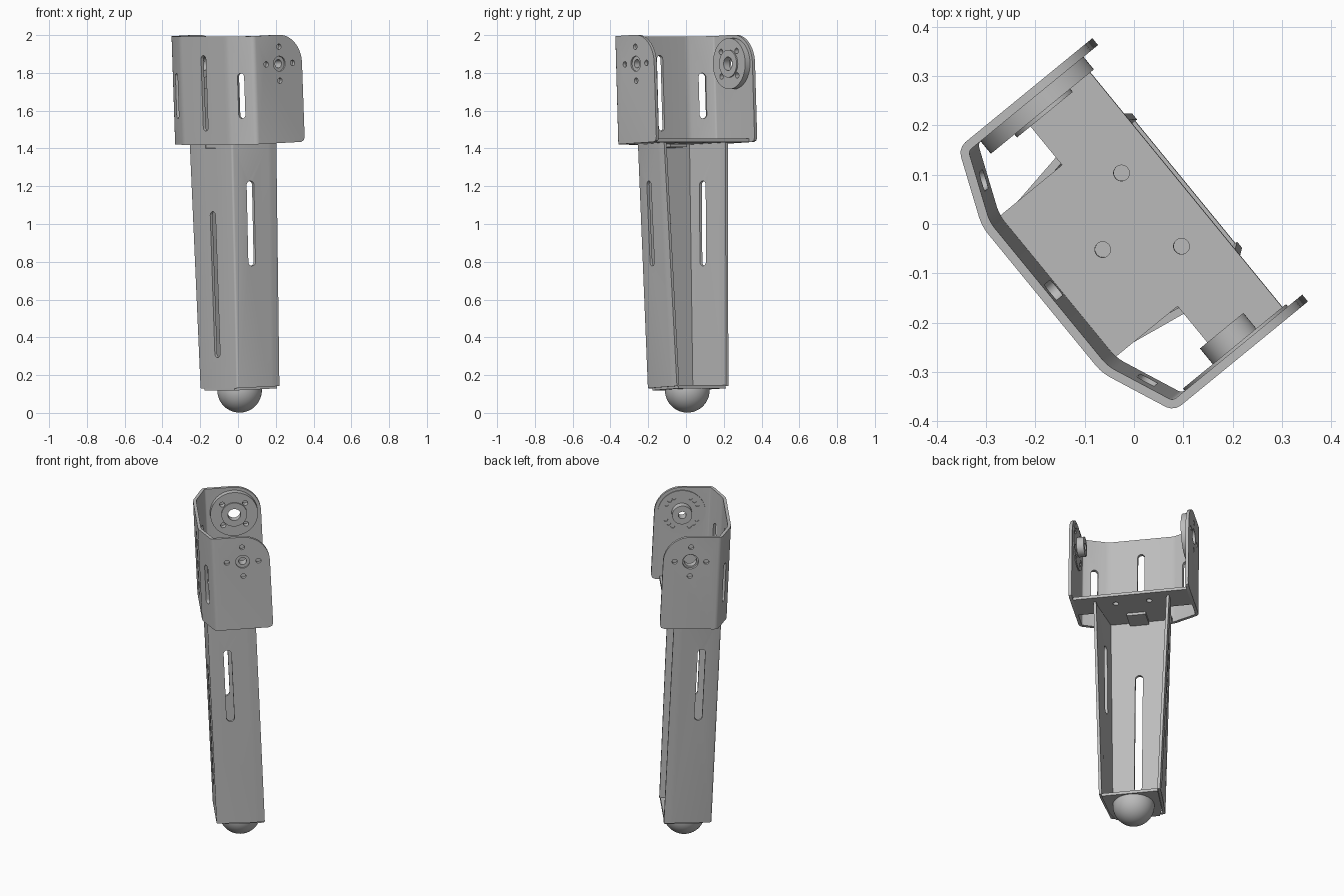
import bpy, bmesh, math
from mathutils import Vector, Matrix

if "Cube" in bpy.data.objects:
    bpy.data.objects.remove(bpy.data.objects["Cube"])

# Whole limb is turned about z and leans back slightly
POSE = Matrix.Rotation(math.radians(39.3), 4, 'Z') @ Matrix.Rotation(-0.043, 4, 'Y')
Z = Vector((0, 0, 1))

metal = bpy.data.materials.new("grey_metal")
metal.use_nodes = True
metal.diffuse_color = (0.5, 0.5, 0.5, 1)
metal.node_tree.nodes["Principled BSDF"].inputs["Base Color"].default_value = (0.5, 0.5, 0.5, 1)


def make(name, bm):
    me = bpy.data.meshes.new(name)
    bm.to_mesh(me)
    bm.free()
    ob = bpy.data.objects.new(name, me)
    bpy.context.collection.objects.link(ob)
    ob.matrix_world = POSE
    me.materials.append(metal)
    return ob


def apply_modifiers(ob):
    deps = bpy.context.evaluated_depsgraph_get()
    me = bpy.data.meshes.new_from_object(ob.evaluated_get(deps))
    ob.modifiers.clear()
    ob.data = me


def sheet(name, polys, thickness=0.018, fold=0.0):
    """Folded sheet metal: outer skin polygons, rounded folds, inward thickness."""
    bm = bmesh.new()
    for poly in polys:
        bm.faces.new([bm.verts.new(p) for p in poly])
    bmesh.ops.remove_doubles(bm, verts=bm.verts, dist=1e-5)
    if fold:
        folds = [e for e in bm.edges if len(e.link_faces) == 2]
        bmesh.ops.bevel(bm, geom=folds, offset=fold, segments=3, profile=0.5, affect='EDGES')
    ob = make(name, bm)
    mod = ob.modifiers.new("thickness", 'SOLIDIFY')
    mod.thickness = thickness
    mod.offset = -1
    mod.use_even_offset = True
    apply_modifiers(ob)
    return ob


def plate(name, half, z, thickness=0.018):
    """Flat plate mirrored across the middle, from a half outline running back to front."""
    outline = [(x, -y, z) for x, y in half] + [(x, y, z) for x, y in reversed(half)]
    return sheet(name, [outline], thickness)


def peg(start, direction, length, radius, stretch=0.0, n=32):
    return Vector(start), Vector(direction).normalized(), length, radius, stretch, n


def pegs(name, items):
    """Round or slot-shaped prisms in one mesh."""
    bm = bmesh.new()
    for p, d, length, r, h, n in items:
        side = Vector((1, 0, 0)) if abs(d.z) > 0.9 else Z.cross(d)
        up = d.cross(side)
        ring = []
        for i in range(n):
            a = (i + 0.5) * math.tau / n
            s = math.sin(a)
            ring.append(p + side * r * math.cos(a) + up * (r * s + math.copysign(h, s)))
        low = [bm.verts.new(q) for q in ring]
        high = [bm.verts.new(q + d * length) for q in ring]
        bm.faces.new(low[::-1])
        bm.faces.new(high)
        for i in range(n):
            j = (i + 1) % n
            bm.faces.new((low[i], low[j], high[j], high[i]))
    return make(name, bm)


def cut(ob, items):
    cutter = pegs("cutter", items)
    cutter.hide_render = True
    mod = ob.modifiers.new("cut", 'BOOLEAN')
    mod.operation = 'DIFFERENCE'
    mod.solver = 'EXACT'
    mod.object = cutter
    apply_modifiers(ob)
    bpy.data.objects.remove(cutter)


def around(cx, cz, y, direction, length, hole, radius, degrees):
    return [peg((cx + radius * math.cos(math.radians(a)), y, cz + radius * math.sin(math.radians(a))),
                direction, length, hole, n=16) for a in degrees]


AXIS, DIAGONAL = range(0, 360, 90), range(45, 360, 90)
PX, PZ = 0.08, 1.847            # pivot centre on both arms
OUT, IN = 0.345, 0.327          # arm faces
LOW, TOP = 1.427, 2.0

# Upper bracket: two arms, two slanted corners, back wall
corner, back = (-0.092, OUT), (-0.156, 0.192)
arc = [(PX + 0.155 * math.cos(a), TOP - 0.155 + 0.155 * math.sin(a))
       for a in [i * math.pi / 24 for i in range(13)]]
toe = [(0.211, LOW), (0.229, LOW + 0.007), (0.236, LOW + 0.025)]
arm = [(corner[0], LOW)] + toe + arc + [(corner[0], TOP)]


def wall(a, b, z0=LOW, z1=TOP):
    return [(*a, z0), (*b, z0), (*b, z1), (*a, z1)]


def flip(p):
    return (p[0], -p[1])


bracket = sheet("upper_bracket", [
    [(x, OUT, z) for x, z in reversed(arm)],
    wall(corner, back), wall(back, flip(back)), wall(flip(back), flip(corner)),
    [(x, -OUT, z) for x, z in arm]], fold=0.018)
slots = [peg((-0.25, 0, 1.70), (1, 0, 0), 0.2, 0.02, 0.18)]
for s in (1, -1):
    slots.append(peg((-0.124 - 0.092, s * (0.268 + 0.039), 1.685), (0.922, -s * 0.386, 0), 0.2, 0.02, 0.10))
    slots += around(PX, PZ, s * 0.36, (0, -s, 0), 0.05, 0.015, 0.09, AXIS)
slots += [peg((PX, 0.36, PZ), (0, -1, 0), 0.05, 0.045), peg((PX, -0.36, PZ), (0, 1, 0), 0.05, 0.04)]
cut(bracket, slots)

# Floor of the bracket with three bolt holes
floor = plate("bracket_floor", [(-0.14, 0.185), (0.025, 0.185), (0.025, IN), (0.188, IN)], LOW + 0.018)
cut(floor, [peg((x, y, 1.3), Z, 0.3, 0.016) for x, y in ((0.108, 0.096), (0.108, -0.096), (-0.02, 0))])

# Pivot horn on one arm
horn = pegs("horn_disc", [peg((PX, IN, PZ), (0, -1, 0), 0.033, 0.135, n=64)])
cut(horn, [peg((PX, 0.4, PZ), (0, -1, 0), 0.2, 0.036)]
    + around(PX, PZ, 0.4, (0, -1, 0), 0.2, 0.015, 0.092, DIAGONAL))
hub = pegs("horn_hub", [peg((PX, 0.296, PZ), (0, -1, 0), 0.01, 0.073, n=48)])
cut(hub, [peg((PX, 0.4, PZ), (0, -1, 0), 0.2, 0.036)])

# Idler disc and bearing on the other arm
idler = pegs("idler_disc", [peg((PX, -IN, PZ), (0, 1, 0), 0.006, 0.135, n=64)])
triples = [a + d for a in DIAGONAL for d in (-17, 0, 17)]
cut(idler, [peg((PX, -0.4, PZ), (0, 1, 0), 0.2, 0.022)]
    + around(PX, PZ, -0.4, (0, 1, 0), 0.2, 0.012, 0.1, triples))
bearing = pegs("idler_bearing", [peg((PX, -0.322, PZ), (0, 1, 0), 0.042, 0.057, n=48)])
cut(bearing, [peg((PX, -0.4, PZ), (0, 1, 0), 0.2, 0.022)])
bush = pegs("idler_bush", [peg((PX, -0.336, PZ), (0, 1, 0), 0.014, 0.042)])
cut(bush, [peg((PX, -0.4, PZ), (0, 1, 0), 0.2, 0.022)])

# Shin: tapered channel with splayed sides and straight lips
low = [(0.145, 0.176), (0.1, 0.176), (-0.127, 0.157)]
high = [(0.145, 0.218), (0.102, 0.218), (-0.127, 0.179)]
low += [flip(p) for p in reversed(low)]
high += [flip(p) for p in reversed(high)]
shin = sheet("shin_channel", [
    [(*low[i], 0.136), (*low[i + 1], 0.136), (*high[i + 1], LOW), (*high[i], LOW)]
    for i in range(5)], thickness=0.016, fold=0.01)
cut(shin, [peg((-0.2, 0, 0.685), (1, 0, 0), 0.15, 0.022, 0.365),
           peg((-0.022, -0.4, 1.005), (0, 1, 0), 0.8, 0.022, 0.203),
           peg((-0.2, 0, 1.45), (1, 0, 0), 0.15, 0.06, n=4)])

# Locating tab at the top, base plate and ball foot at the bottom
plate("shin_tab", [(-0.124, 0.055), (0.0, 0.055)], LOW - 0.002, 0.016)
plate("foot_plate", [(-0.122, 0.125), (-0.05, 0.15), (0.14, 0.162)], 0.142)

bm = bmesh.new()
bmesh.ops.create_uvsphere(bm, u_segments=48, v_segments=32, radius=0.118,
                          matrix=Matrix.Translation((0.016, 0, 0.119)))
cutoff = bmesh.ops.bisect_plane(bm, geom=bm.verts[:] + bm.edges[:] + bm.faces[:],
                                plane_co=(0, 0, 0.126), plane_no=Z, clear_outer=True)
bmesh.ops.edgeloop_fill(bm, edges=[g for g in cutoff["geom_cut"] if isinstance(g, bmesh.types.BMEdge)])
make("ball_foot", bm)

# Smooth curved surfaces, keep folds and rims crisp
bpy.ops.object.select_all(action='DESELECT')
for ob in bpy.context.scene.objects:
    if ob.type == 'MESH':
        ob.select_set(True)
        bpy.context.view_layer.objects.active = ob
bpy.ops.object.shade_smooth_by_angle(angle=math.radians(30))
